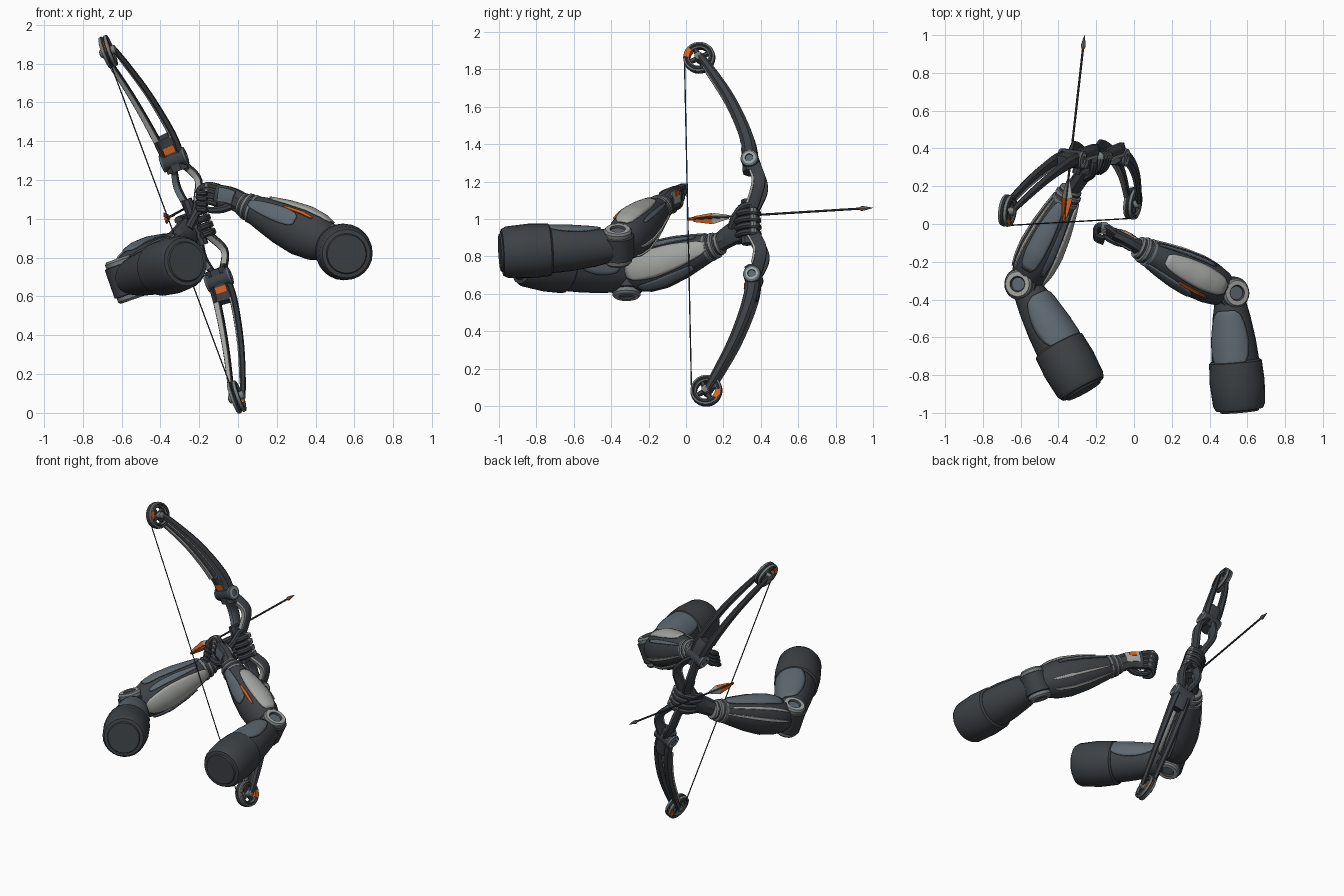
import bpy, bmesh
from math import sin, cos, pi, radians
from mathutils import Vector as Vec

cube = bpy.data.objects.get("Cube")
if cube:
    bpy.data.objects.remove(cube, do_unlink=True)

COLOURS = {"charcoal": (.047, .053, .06), "slate": (.11, .14, .165),
           "light_grey": (.37, .38, .36), "mid_grey": (.18, .2, .2), "orange": (.65, .12, .015)}
MATS, MADE = {}, []
for key, rgb in COLOURS.items():
    m = MATS[key] = bpy.data.materials.new(key)
    m.use_nodes = True
    m.diffuse_color = (*rgb, 1)
    node = m.node_tree.nodes["Principled BSDF"]
    node.inputs["Base Color"].default_value = (*rgb, 1)
    node.inputs["Roughness"].default_value = .6


def loft(name, rings, bands, closed=True, caps=True):
    """Skin a row of rings; bands gives one colour, or one per band."""
    if isinstance(bands, str):
        bands = [bands] * (len(rings) - 1)
    used = sorted(set(bands))
    bm = bmesh.new()
    vs = [[bm.verts.new(p) for p in r] for r in rings]
    n = len(rings[0])
    for a, b, colour in zip(vs, vs[1:], bands):
        for j in range(n if closed else n - 1):
            k = (j + 1) % n
            bm.faces.new((a[j], a[k], b[k], b[j])).material_index = used.index(colour)
    if caps:
        bm.faces.new(vs[0]).material_index = used.index(bands[0])
        bm.faces.new(vs[-1]).material_index = used.index(bands[-1])
    bmesh.ops.remove_doubles(bm, verts=bm.verts, dist=1e-5)
    bmesh.ops.recalc_face_normals(bm, faces=bm.faces)
    mesh = bpy.data.meshes.new(name)
    bm.to_mesh(mesh)
    bm.free()
    for u in used:
        mesh.materials.append(MATS[u])
    ob = bpy.data.objects.new(name, mesh)
    bpy.context.collection.objects.link(ob)
    MADE.append(ob)
    return ob


def curve(pts, n=4):
    """Rounded path through the points."""
    p = [Vec(q) for q in pts]
    p = [2 * p[0] - p[1]] + p + [2 * p[-1] - p[-2]]
    out = []
    for a, b, c, d in zip(p, p[1:], p[2:], p[3:]):
        for i in range(n):
            t = i / n
            out.append(.5 * (2 * b + (c - a) * t + (2 * a - 5 * b + 4 * c - d) * t ** 2
                             + (3 * b - a - 3 * c + d) * t ** 3))
    return out + [p[-2]]


def rod(name, pts, start, end, side, colour, sides=8):
    """Sweep along a path; start and end are (half width, half thickness)."""
    pts, rings = [Vec(p) for p in pts], []
    k = 1 / cos(pi / sides)
    for i, p in enumerate(pts):
        tan = (pts[min(i + 1, len(pts) - 1)] - pts[max(i - 1, 0)]).normalized()
        n = (side - tan * side.dot(tan)).normalized()
        b = tan.cross(n)
        size = Vec(start).lerp(Vec(end), i / (len(pts) - 1)) * k
        rings.append([p + n * size.x * cos(a) + b * size.y * sin(a)
                      for a in ((j + .5) * 2 * pi / sides for j in range(sides))])
    loft(name, rings, colour)


def lathe(name, centre, axis, profile, bands, segs=24, caps=True):
    axis = axis.normalized()
    n = axis.orthogonal().normalized()
    b = axis.cross(n)
    rings = [[centre + axis * h + (n * cos(2 * pi * j / segs) + b * sin(2 * pi * j / segs)) * r
              for j in range(segs)] for r, h in profile]
    loft(name, rings, bands, caps=caps)


def shell(p0, p1, profile):
    """Point on an arm shell from t along it and the angle round from the top."""
    d = (p1 - p0).normalized()
    up = (Vec((0, 0, 1)) - d * d.z).normalized()
    w = d.cross(up)

    def at(t, ang, off=0):
        for a, b in zip(profile, profile[1:]):
            if t <= b[0]:
                break
        k = (t - a[0]) / (b[0] - a[0])
        rw, rv = (a[i] + (b[i] - a[i]) * k + off for i in (1, 2))
        return p0.lerp(p1, t) + w * rw * sin(ang) + up * rv * cos(ang)
    return at


def tube(name, at, profile, colour, segs=24):
    loft(name, [[at(q[0], 2 * pi * j / segs) for j in range(segs)] for q in profile], colour)


def plate(name, at, t0, t1, angle, half, colour, rows=14, cols=8):
    """Thin tapered armour panel lying on a shell."""
    rings = []
    for i in range(rows + 1):
        s = i / rows
        h = half * (.45 + .55 * max(0, sin(pi * s)) ** .4)
        rings.append([at(t0 + (t1 - t0) * s, radians(angle + h * (2 * j / cols - 1)), .004)
                      for j in range(cols + 1)])
    ob = loft(name, rings, colour, closed=False, caps=False)
    mod = ob.modifiers.new("thickness", "SOLIDIFY")
    mod.thickness, mod.offset = .009, 0


# ---- arms: sleeve, upper arm, elbow, forearm, wrist ----
SLEEVE = [(0, .1, .1), (.015, .105, .105), (.02, .125, .125), (.06, .138, .138), (.25, .146, .146),
          (.42, .14, .14), (.435, .128, .128)]
UPPER = [(.3, .12, .12), (.44, .126, .126), (.6, .118, .12), (.8, .1, .105), (.95, .08, .085)]
FORE = [(.02, .07, .07), (.1, .095, .1), (.22, .11, .122), (.38, .115, .13), (.6, .104, .115),
        (.8, .084, .09), (.93, .068, .072), (1, .058, .06)]
ARMS = {
    "right": dict(shoulder=(-.265, -.885, .78), elbow=(-.58, -.318, .69), wrist=(-.345, .16, .86),
                  tilt=-.35, hub=.113, upper=(32, 68),
                  panels=[("inner", .08, .94, 86, 36, "light_grey"), ("top", .2, .92, -12, 28, "slate"),
                          ("edge", .2, .85, 35, 9, "slate"), ("under", .15, .75, 142, 15, "slate"),
                          ("rail_upper", .12, .92, -54, 4.5, "light_grey"),
                          ("rail_lower", .12, .92, -86, 4.5, "light_grey")]),
    "left": dict(shoulder=(.56, -.995, .82), elbow=(.505, -.365, .857), wrist=(.045, -.135, 1.065),
                 tilt=.46, hub=.1, upper=(-16, 56),
                 panels=[("inner", .13, .8, 7, 34, "light_grey"), ("top", .4, .94, -64, 22, "slate"),
                         ("stripe", .27, .58, -40, 4, "orange"), ("edge", .3, .9, 56, 6, "slate"),
                         ("rail_upper", .15, .92, 110, 4, "light_grey"),
                         ("rail_lower", .15, .92, 145, 4, "light_grey")])}
for side, arm in ARMS.items():
    shoulder, elbow, wrist = (Vec(arm[k]) for k in ("shoulder", "elbow", "wrist"))
    tube(side + "_sleeve", shell(shoulder, elbow, SLEEVE), SLEEVE, "charcoal")
    upper = shell(shoulder, elbow, UPPER)
    tube(side + "_upper_arm", upper, UPPER, "charcoal")
    plate(side + "_upper_arm_panel", upper, .4, .86, *arm["upper"], "slate", cols=14)
    fore = shell(elbow, wrist, FORE)
    tube(side + "_forearm", fore, FORE, "charcoal")
    for label, t0, t1, angle, half, colour in arm["panels"]:
        plate(side + "_forearm_" + label, fore, t0, t1, angle, half, colour)
    # elbow hub with stepped rings at both ends
    h = arm["hub"]
    low = [(.015, -h + .012), (.036, -h + .012), (.042, -h), (.066, -h), (.076, -h + .012),
           (.076, -h + .032), (.086, -h + .036)]
    cols = ["slate", "charcoal", "light_grey", "mid_grey", "mid_grey", "charcoal"]
    lathe(side + "_elbow", elbow, Vec((arm["tilt"], 0, 1)),
          low + [(r, -z) for r, z in reversed(low)], cols + ["charcoal"] + cols[::-1])
    lathe(side + "_wrist_rings", wrist, wrist - elbow,
          [(.055, -.055), (.076, -.05), (.076, -.034), (.066, -.03), (.066, -.018), (.072, -.014),
           (.07, .002), (.058, .006), (.058, .016), (.062, .02), (.058, .033), (.045, .038)],
          ["mid_grey"] * 3 + ["charcoal"] + ["mid_grey"] * 3 + ["charcoal"] + ["mid_grey"] * 3)

# ---- bow frame: s sideways, f towards the riser, u along the bow ----
nock, tip = Vec((-.372, .02, 1.0)), Vec((-.262, 1.0, 1.06))
aim = (tip - nock).normalized()
C = Vec((-.338, .09, .972))
U = Vec((-.35, -.02, .94)).normalized()
F = Vec((.4, .92, .17)).normalized()
S = aim.cross(U).normalized()
A = U.cross(S)


def L(s, f, u):
    return C + S * s + F * f + U * u


CAM = .95
for end, v in (("upper", 1), ("lower", -1)):
    def P(s, f, h):
        """Point at height h from the grip, which sits a little low."""
        return L(s, f, v * h - .04 * (1 - h / CAM))

    # riser loops and twin limbs, with pale strips on the string side
    for label, g in (("inner", 1), ("outer", -1)):
        path = curve([P(0, .29, .34), P(g * .04, .33, .26), P(g * .058, .345, .19),
                      P(g * .035, .315, .11), P(g * .012, .275, .04), P(0, .26, 0)])
        rod(f"{end}_riser_{label}", path, (.017, .034), (.02, .03), S, "charcoal")
        rod(f"{end}_riser_strip_{label}", [p - A * .034 for p in path[4:15]], (.014, .006), (.014, .006),
            S, "light_grey" if g > 0 else "slate", 4)
        path = curve([P(g * .036, .29, .3), P(g * .043, .282, .42), P(g * .043, .24, .55),
                      P(g * .04, .165, .71), P(g * .034, .065, .87), P(g * .03, .005, .955)])
        rod(f"{end}_limb_{label}", path, (.02, .036), (.012, .016), S, "charcoal", 6)
        # full face on the outer limb, narrow inner edge on the other
        shift, wide = (0, .014) if g < 0 else (-.009, .004)
        strip = [p + S * shift - (A * .92 + U * v * .3) * (.033 - .0009 * i)
                 for i, p in enumerate(path[5:18])]
        rod(f"{end}_limb_strip_{label}", strip, (wide, .006), (wide * .65, .006), S, "light_grey", 4)
    # limb pocket with bright label
    rod(end + "_limb_pocket", [P(0, .29, .27), P(0, .29, .33), P(0, .282, .42), P(0, .27, .455)],
        (.055, .042), (.06, .036), S, "charcoal")
    rod(end + "_pocket_label", [P(0, .287, .366) - A * .038, P(0, .283, .4) - A * .038], (.031, .004),
        (.031, .004), S, "orange", 4)
    lathe(end + "_joint", P(0, .29, .33), S,
          [(.01, -.064), (.02, -.064), (.022, -.07), (.034, -.07), (.046, -.067), (.048, -.058), (.048, .058),
           (.046, .067), (.034, .07), (.022, .07), (.02, .064), (.01, .064)],
          ["slate", "slate", "light_grey", "slate", "slate", "charcoal", "slate", "slate", "light_grey",
           "slate", "slate"], 20)
    # cam wheel: grooved rim, hub, spokes, bright arc
    hub = L(0, 0, v * CAM)
    lathe(end + "_cam_rim", hub, S,
          [(.052, -.018), (.06, -.024), (.068, -.018), (.074, -.024), (.083, -.022), (.086, -.008), (.076, 0),
           (.086, .008), (.083, .022), (.074, .024), (.068, .018), (.06, .024), (.052, .018), (.052, -.018)],
          ["mid_grey", "charcoal", "charcoal", "mid_grey", "mid_grey", "charcoal", "charcoal",
           "mid_grey", "mid_grey", "charcoal", "charcoal", "mid_grey", "charcoal"], 28, False)
    lathe(end + "_cam_hub", hub, S, [(.012, -.045), (.022, -.04), (.022, .04), (.012, .045)], "mid_grey", 14)
    for i in range(4):
        a = pi / 2 * i + .4
        rod(f"{end}_cam_spoke_{i + 1}", [hub, hub + (A * cos(a) + U * sin(a)) * .06],
            (.014, .014), (.014, .012), S, "charcoal", 6)
    arc = [hub + (A * cos(a) + U * sin(a)) * -.065 * v
           for a in (radians(-46 + 9 * i) for i in range(6))]
    rod(end + "_cam_accent", arc, (.025, .014), (.025, .014), S, "orange", 4)

rod("bow_grip", curve([L(0, .265, u) for u in (-.16, -.08, .0, .09)]), (.026, .034), (.026, .034), S, "charcoal")
ends = [L(0, 0, v * CAM) - A * .08 for v in (1, -1)]
rod("bow_string", ends, (.003, .003), (.003, .003), S, "charcoal", 6)

# ---- arrow ----
rod("arrow_shaft", [nock, tip - aim * .05], (.0055, .0055), (.0055, .0055), S, "charcoal")
lathe("arrow_head", tip, aim, [(.006, -.075), (.013, -.062), (.012, -.05), (.001, 0)],
      ["orange", "mid_grey", "mid_grey"], 8)
lathe("arrow_nock", nock, aim, [(.007, -.01), (.009, .0), (.009, .02), (.006, .03)], "orange", 8)
base = aim.orthogonal().normalized()
for i in range(3):
    a = 2 * pi * i / 3 + .5
    out = base * cos(a) + aim.cross(base) * sin(a)
    for label, t0, t1, w0, w1, colour in (("rear", .02, .12, .007, .016, "orange"),
                                          ("front", .12, .21, .016, .004, "light_grey")):
        rod(f"arrow_fin_{i + 1}_{label}", [nock + aim * t + out * (w + .003) for t, w in ((t0, w0), (t1, w1))],
            (w0, .002), (w1, .002), out, colour, 4)

# ---- bow hand wrapped round the grip ----
wrist = Vec(ARMS["right"]["wrist"])
rod("right_palm", curve([wrist, wrist.lerp(L(-.02, .2, -.06), .5), L(-.02, .215, -.06)]),
    (.048, .04), (.066, .036), U, "charcoal")
rod("right_hand_plate", [L(-.066, .13, -.08), L(-.06, .2, -.06)], (.035, .008), (.042, .008), U, "slate", 6)
for i in range(4):
    u = .005 - .039 * i
    path = [L(-.045, .19, u), L(-.052, .27, u), L(-.01, .322, u), L(.046, .302, u),
            L(.058, .24, u), L(.035, .205, u)]
    rod(f"right_finger_{i + 1}", curve(path, 3), (.019, .021), (.016, .016), U, "charcoal")
    lathe(f"right_knuckle_{i + 1}", path[3], U, [(.012, -.019), (.024, -.012), (.024, .012), (.012, .019)],
          "mid_grey", 10)
rod("right_thumb", curve([L(.0, .17, -.05), L(.04, .2, .0), L(.045, .25, .045), L(.03, .3, .05)], 3),
    (.022, .022), (.016, .016), U, "charcoal")

# ---- drawing hand with curled fingers ----
Z = Vec((0, 0, 1))
wrist = Vec(ARMS["left"]["wrist"])
palm = curve([wrist, (-.03, -.09, 1.105), (-.11, -.05, 1.12)])
rod("left_palm", palm, (.052, .042), (.058, .032), Z, "charcoal")
back = Vec((.45, .8, .3)).normalized()
for label, shift, colour in (("front", Vec((-.012, -.034, .012)), "slate"), ("back", back * .034, "light_grey")):
    rod("left_hand_plate_" + label, [p + shift for p in palm[3:8]], (.034, .008), (.036, .006), Z, colour, 6)
rod("left_hand_accent", [p + back * .041 + Z * .016 for p in palm[4:7]], (.013, .004), (.013, .004), Z, "orange", 4)
for i in range(4):
    start = Vec((-.1, -.045 - .008 * i, 1.162 - .028 * i))
    path = [start + Vec(q) for q in ((0, 0, 0), (-.055, .035, .012), (-.095, .03, -.008),
                                     (-.1, -.01, -.028), (-.06, -.03, -.032))]
    rod(f"left_finger_{i + 1}", curve(path, 3), (.018, .019), (.013, .013), Z, "charcoal")
    lathe(f"left_knuckle_{i + 1}", path[1], Z, [(.01, -.016), (.022, -.01), (.022, .01), (.01, .016)],
          "mid_grey", 10)
rod("left_thumb", curve([(-.03, -.1, 1.07), (-.08, -.1, 1.05), (-.13, -.08, 1.045), (-.165, -.06, 1.05)], 3),
    (.022, .022), (.014, .014), Z, "charcoal")

# ---- smooth shading with sharp edges kept ----
bpy.ops.object.select_all(action="DESELECT")
for ob in MADE:
    ob.select_set(True)
bpy.context.view_layer.objects.active = MADE[0]
bpy.ops.object.shade_smooth_by_angle(angle=radians(32))
